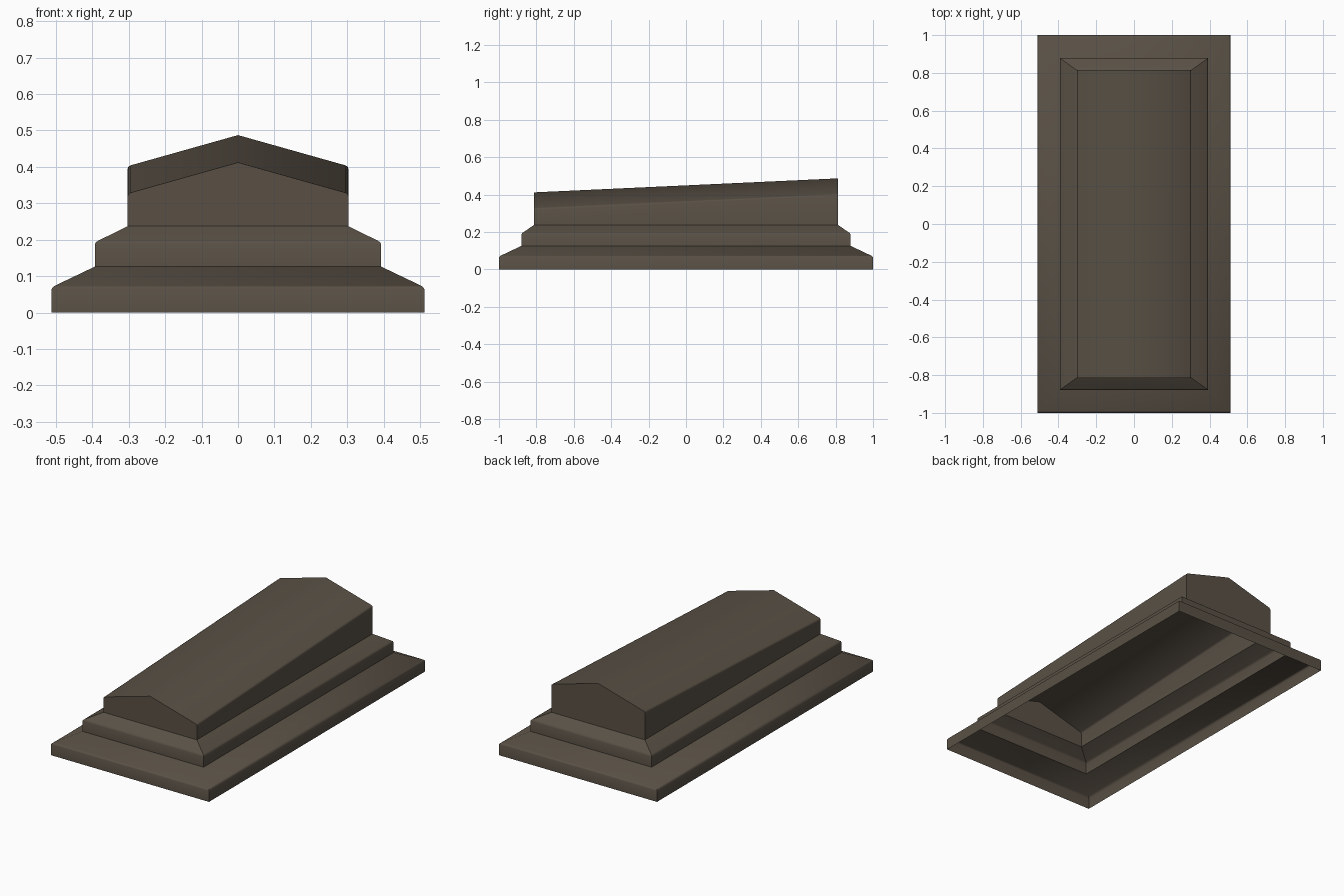
import bpy, bmesh, math

if "Cube" in bpy.data.objects:
    bpy.data.objects.remove(bpy.data.objects["Cube"])

stone = bpy.data.materials.new("dark brown stone")
stone.diffuse_color = (0.100, 0.081, 0.060, 1)
stone.use_nodes = True
stone.node_tree.nodes["Principled BSDF"].inputs["Base Color"].default_value = stone.diffuse_color


def finish(name, bm):
    mesh = bpy.data.meshes.new(name)
    bm.normal_update()
    bm.to_mesh(mesh)
    bm.free()
    mesh.materials.append(stone)
    obj = bpy.data.objects.new(name, mesh)
    bpy.context.collection.objects.link(obj)
    bpy.context.view_layer.objects.active = obj
    obj.select_set(True)
    bpy.ops.object.shade_smooth_by_angle(angle=math.radians(40))
    obj.select_set(False)
    return obj


def step(name, profile):
    """Open rectangular tier: profile is a list of (half width, half length, z)."""
    bm = bmesh.new()
    rings = [[bm.verts.new((sx * w, sy * l, z))
              for sx, sy in ((-1, -1), (1, -1), (1, 1), (-1, 1))]
             for w, l, z in profile]
    for low, high in zip(rings, rings[1:]):
        for i in range(4):
            j = (i + 1) % 4
            bm.faces.new((low[i], low[j], high[j], high[i]))
    return finish(name, bm)


# stepped base, hollow below, each tier with a softened upper edge
step("lower_step", [(0.512, 1.0, 0), (0.512, 1.0, 0.064), (0.509, 0.997, 0.069),
                    (0.502, 0.990, 0.074), (0.393, 0.88, 0.126)])
step("upper_step", [(0.393, 0.88, 0.126), (0.393, 0.88, 0.187), (0.390, 0.877, 0.193),
                    (0.384, 0.872, 0.197), (0.303, 0.814, 0.237)])

# lid: gabled cross-section that rises from the front to the back
bm = bmesh.new()
half = [(0.303, None), (0.303, -0.006), (0.301, 0.0), (0.295, 0.004)]
ends = []
for y, eave in ((-0.814, 0.325), (0.814, 0.400)):
    right = [(x, 0.237 if dz is None else eave + dz) for x, dz in half]
    section = right + [(0, eave + 0.087)] + [(-x, z) for x, z in reversed(right)]
    ends.append([bm.verts.new((x, y, z)) for x, z in section])
front, back = ends
for i in range(len(front) - 1):
    bm.faces.new((front[i], back[i], back[i + 1], front[i + 1]))
bm.faces.new(front)
bm.faces.new(list(reversed(back)))
finish("gabled_lid", bm)
